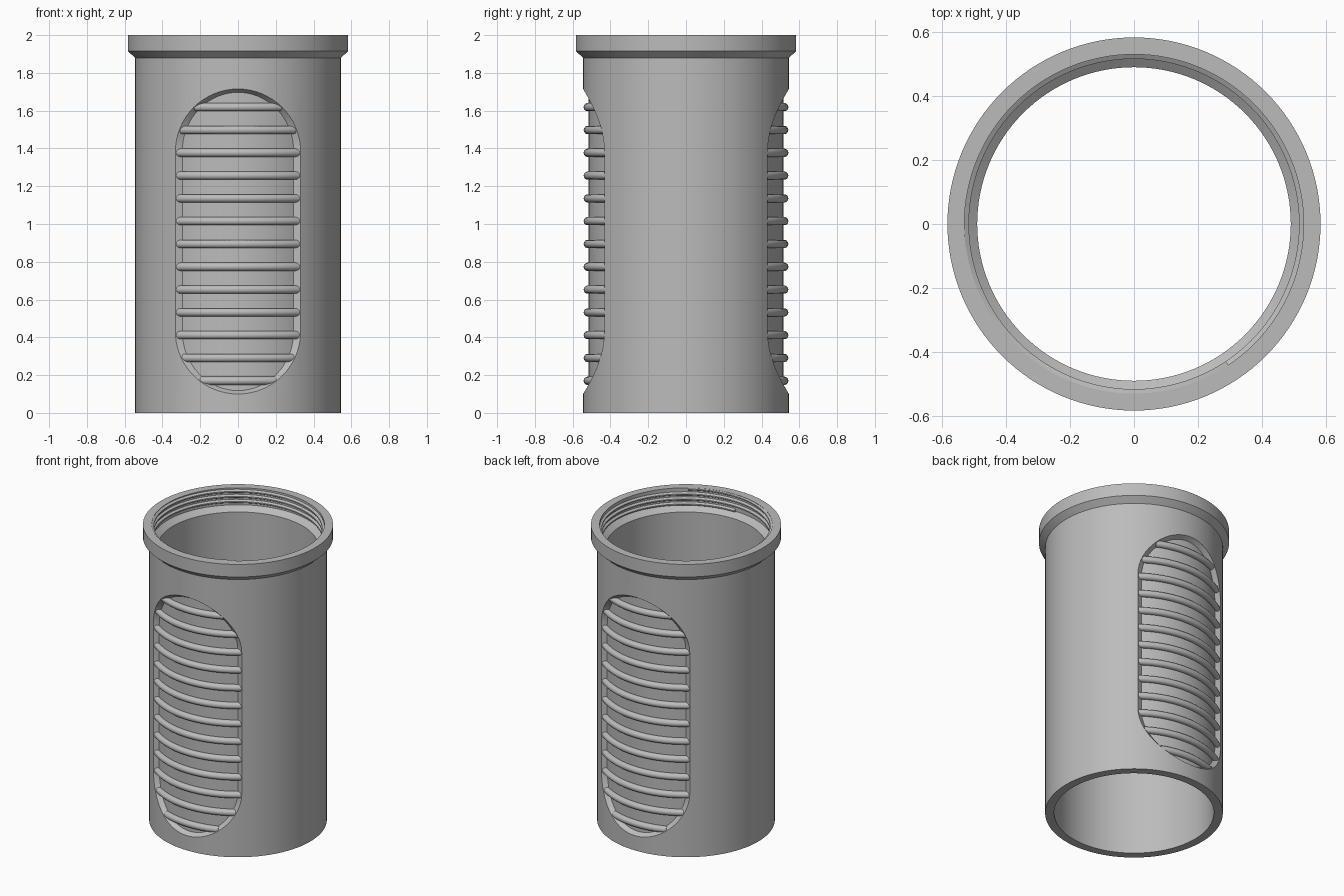
import bpy, bmesh
from math import sin, cos, pi, asin, sqrt, radians, ceil

cube = bpy.data.objects.get("Cube")
if cube:
    bpy.data.objects.remove(cube, do_unlink=True)

grey = bpy.data.materials.new("plain_grey")
grey.use_nodes = True
colour = (0.5, 0.5, 0.5, 1)
grey.diffuse_color = colour
grey.node_tree.nodes["Principled BSDF"].inputs["Base Color"].default_value = colour

WALL, FLOOR, BORE = 0.545, 0.515, 0.49      # outer wall, recess floor, inner wall
LOW, HIGH, HALF = 0.10, 1.715, 0.33         # recess opening


def polar(r, a, z):
    """Point at angle a, measured from the front (-y)."""
    return (r * sin(a), -r * cos(a), z)


def make_object(name, bm, merge=1e-5):
    bmesh.ops.remove_doubles(bm, verts=bm.verts, dist=merge)
    bmesh.ops.recalc_face_normals(bm, faces=bm.faces)
    mesh = bpy.data.meshes.new(name)
    bm.to_mesh(mesh)
    bm.free()
    mesh.materials.append(grey)
    ob = bpy.data.objects.new(name, mesh)
    bpy.context.collection.objects.link(ob)
    return ob


def smooth(ob, angle=30):
    bpy.ops.object.select_all(action='DESELECT')
    ob.select_set(True)
    bpy.context.view_layer.objects.active = ob
    bpy.ops.object.shade_smooth_by_angle(angle=radians(angle))


def sweep(bm, sections, loop=False):
    """Skin a row of closed cross-sections, capping the ends unless looped."""
    rings = [[bm.verts.new(p) for p in s] for s in sections]
    n = len(rings[0])
    pairs = list(zip(rings, rings[1:]))
    if loop:
        pairs.append((rings[-1], rings[0]))
    else:
        bm.faces.new(rings[0])
        bm.faces.new(rings[-1])
    for a, b in pairs:
        for i in range(n):
            j = (i + 1) % n
            bm.faces.new((a[i], a[j], b[j], b[i]))


# Tube with flared lip and wider mouth
profile = [(BORE, 0), (WALL, 0), (WALL, 1.88), (0.583, 1.915), (0.583, 2),
           (0.53, 2), (0.53, 1.885), (BORE, 1.855)]
bm = bmesh.new()
SEG = 128
sweep(bm, [[polar(r, 2 * pi * k / SEG, z) for r, z in profile]
           for k in range(SEG)], loop=True)
body = make_object("tube_body", bm)


# Curved pill-shaped cutter with sloped edges
def pill_layer(r, grow, cols=24, arc=16):
    rad = HALF + grow
    rows = []
    for k in range(arc + 1):
        t = pi / 2 * k / arc
        rows.append((rad * sin(t), LOW + HALF - rad * cos(t)))
    rows += [(h, LOW + HIGH - z) for h, z in reversed(rows)]
    grid = []
    for h, z in rows:
        a = asin(h / WALL)
        grid.append([polar(r, a * (2 * c / cols - 1), z) for c in range(cols + 1)])
    return grid


def recess_cutter(turn):
    bm = bmesh.new()
    layers = []
    for r, grow in ((FLOOR, -0.018), (WALL + 0.03, 0.018)):
        layers.append([[bm.verts.new((turn * x, turn * y, z)) for x, y, z in row]
                       for row in pill_layer(r, grow)])
    inner, outer = layers
    for g in layers:
        for r0, r1 in zip(g, g[1:]):
            for c in range(len(r0) - 1):
                bm.faces.new((r0[c], r0[c + 1], r1[c + 1], r1[c]))
    for i in range(len(inner) - 1):
        for c in (0, -1):
            bm.faces.new((inner[i][c], inner[i + 1][c],
                          outer[i + 1][c], outer[i][c]))
    return make_object("recess_cutter", bm)


for turn in (1, -1):
    cutter = recess_cutter(turn)
    cutter.hide_render = True
    mod = body.modifiers.new("recess", 'BOOLEAN')
    mod.operation = 'DIFFERENCE'
    mod.solver = 'EXACT'
    mod.object = cutter
    bpy.ops.object.select_all(action='DESELECT')
    body.select_set(True)
    bpy.context.view_layer.objects.active = body
    bpy.ops.object.modifier_apply(modifier=mod.name)
    bpy.data.objects.remove(cutter, do_unlink=True)
smooth(body)


# Round grip ribs across each recess
def opening_half_width(z):
    d = max(LOW + HALF - z, z - (HIGH - HALF), 0)
    return sqrt(HALF ** 2 - d ** 2)


RIB, RIB_R, SIDES, STEPS = 0.022, 0.52, 14, 28
for name, turn in (("front_ribs", 0), ("back_ribs", pi)):
    bm = bmesh.new()
    for k in range(13):
        z = 0.17 + k * 0.1207
        reach = asin(opening_half_width(z) / WALL)
        sections = []
        for s in range(STEPS + 1):
            a = turn + reach * (2 * s / STEPS - 1)
            sections.append([polar(RIB_R + RIB * cos(t), a, z + RIB * sin(t))
                             for t in (2 * pi * i / SIDES for i in range(SIDES))])
        sweep(bm, sections)
    smooth(make_object(name, bm), 40)

# Helical thread inside the mouth
PITCH, START, END = 0.034, 1.89, 1.995
tooth = [(0.535, -0.015), (0.516, -0.004), (0.516, 0.004), (0.535, 0.015)]
count = ceil((END - START) / PITCH * 96)
bm = bmesh.new()
sections = []
for k in range(count + 1):
    z = START + (END - START) * k / count
    a = 2 * pi * k / 96
    sections.append([polar(r, a, min(z + dz, 1.9995 + dz * 0.01))
                     for r, dz in tooth])
sweep(bm, sections)
smooth(make_object("mouth_thread", bm, 1e-7))
